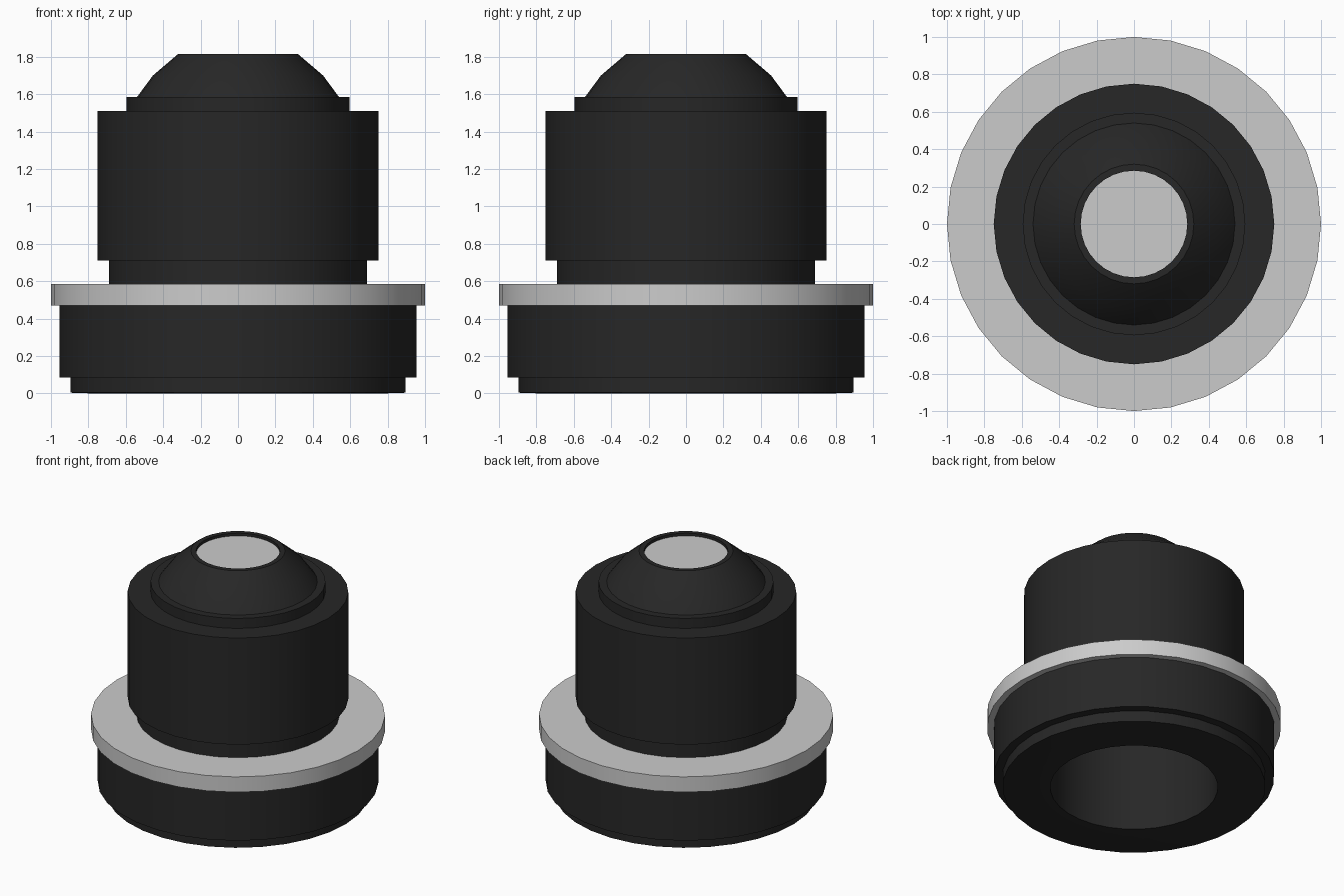
import bpy, bmesh, math

if "Cube" in bpy.data.objects:
    bpy.data.objects.remove(bpy.data.objects["Cube"])

SIDES = 32


def material(name, value):
    m = bpy.data.materials.new(name)
    m.diffuse_color = (value, value, value, 1)
    m.use_nodes = True
    m.node_tree.nodes["Principled BSDF"].inputs["Base Color"].default_value = m.diffuse_color
    return m


def lathe(name, profile, mat=None, closed=True):
    """Revolve (radius, z) points about z; radius 0 becomes a pole."""
    bm = bmesh.new()
    pts = [bm.verts.new((r, 0, z)) for r, z in profile]
    pairs = list(zip(pts, pts[1:] + pts[:1])) if closed else list(zip(pts, pts[1:]))
    edges = [bm.edges.new(p) for p in pairs]
    bmesh.ops.spin(bm, geom=pts + edges, cent=(0, 0, 0), axis=(0, 0, 1),
                   angle=2 * math.pi, steps=SIDES, use_duplicate=False)
    bmesh.ops.remove_doubles(bm, verts=bm.verts, dist=1e-4)
    bmesh.ops.recalc_face_normals(bm, faces=bm.faces)
    me = bpy.data.meshes.new(name)
    bm.to_mesh(me)
    bm.free()
    ob = bpy.data.objects.new(name, me)
    bpy.context.collection.objects.link(ob)
    if mat:
        me.materials.append(mat)
    bpy.ops.object.select_all(action='DESELECT')
    ob.select_set(True)
    bpy.context.view_layer.objects.active = ob
    bpy.ops.object.shade_smooth_by_angle(angle=math.radians(30))
    return ob


black = material("black_housing", 0.02)
glass = material("lens_grey", 0.54)

# Hollow housing: stepped base, neck, barrel, lip, domed nose, then the bore
lathe("housing", [
    (0.57, 0.0), (0.77, 0.0), (0.895, 0.004), (0.895, 0.085),
    (0.955, 0.085), (0.955, 0.47), (0.69, 0.47), (0.69, 0.71),
    (0.75, 0.71), (0.75, 1.51), (0.595, 1.51), (0.595, 1.585),
    (0.54, 1.585), (0.455, 1.70), (0.32, 1.815), (0.285, 1.815),
    (0.285, 1.775), (0.42, 1.66), (0.50, 1.55), (0.57, 1.48),
], black)

# Grey mounting flange around the neck
lathe("flange_ring", [(0.69, 0.47), (1.0, 0.47), (1.0, 0.585), (0.69, 0.585)])

# Flat lens set just below the nose rim
lathe("lens", [(0, 1.775), (0.285, 1.775), (0.285, 1.795), (0, 1.795)],
      glass, closed=False)
